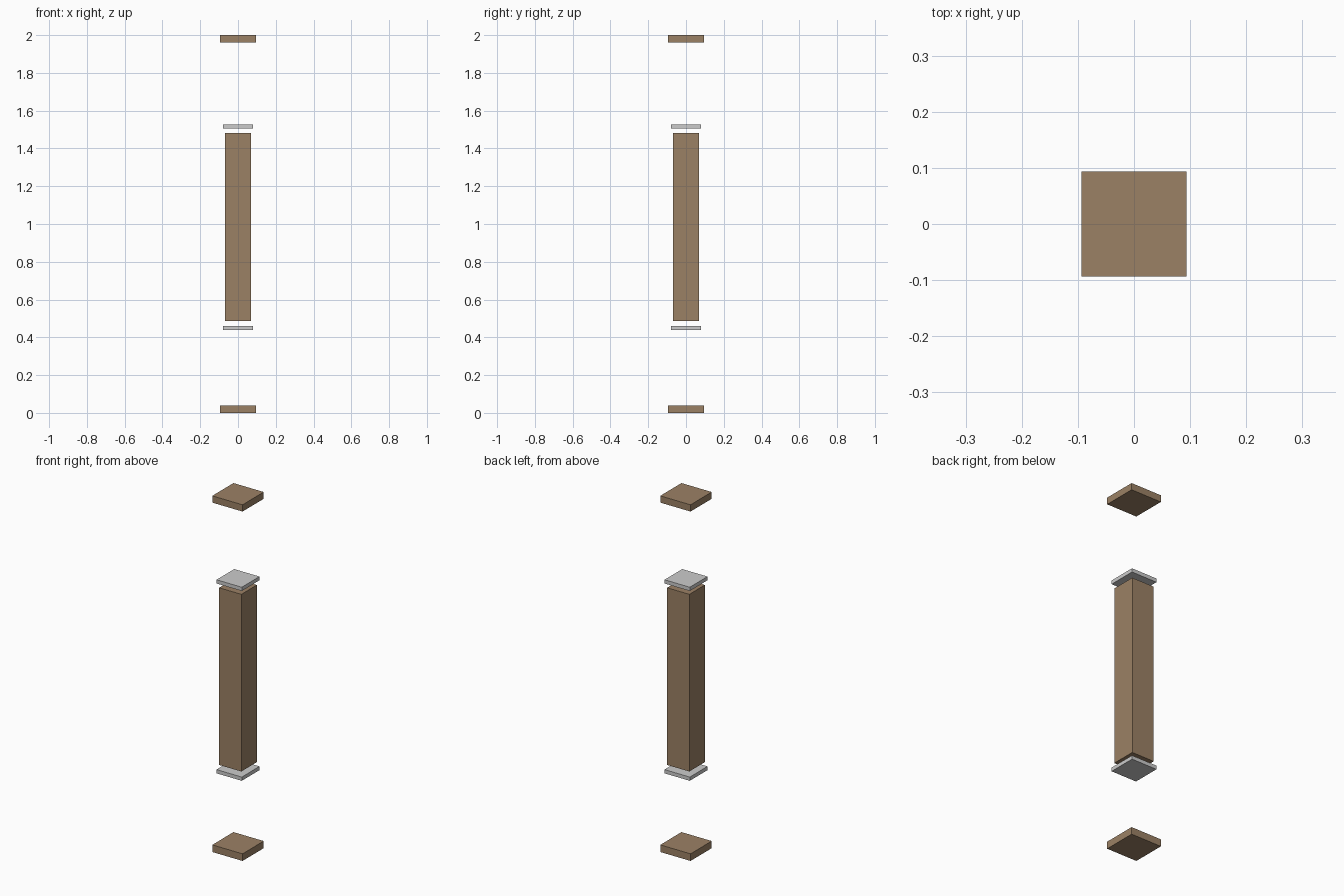
import bpy

if "Cube" in bpy.data.objects:
    bpy.data.objects.remove(bpy.data.objects["Cube"])

wood = bpy.data.materials.new("wood")
wood.diffuse_color = (0.33, 0.22, 0.13, 1)
wood.use_nodes = True
wood.node_tree.nodes["Principled BSDF"].inputs["Base Color"].default_value = wood.diffuse_color


def block(name, width, z0, z1, mat=None):
    """Square block, centred on the z axis, between two heights."""
    bpy.ops.mesh.primitive_cube_add(size=1, location=(0, 0, (z0 + z1) / 2))
    ob = bpy.context.object
    ob.name = name
    ob.scale = (width, width, z1 - z0)
    bpy.ops.object.transform_apply(location=False, rotation=False, scale=True)
    if mat:
        ob.data.materials.append(mat)
    return ob


# Wooden end caps
block("base_cap", 0.188, 0.0, 0.04, wood)
block("top_cap", 0.188, 1.962, 2.0, wood)

# Grey metal plates above and below the shaft
block("lower_plate", 0.157, 0.44, 0.461)
block("upper_plate", 0.157, 1.506, 1.527)

# Central wooden shaft
block("shaft", 0.138, 0.486, 1.481, wood)
